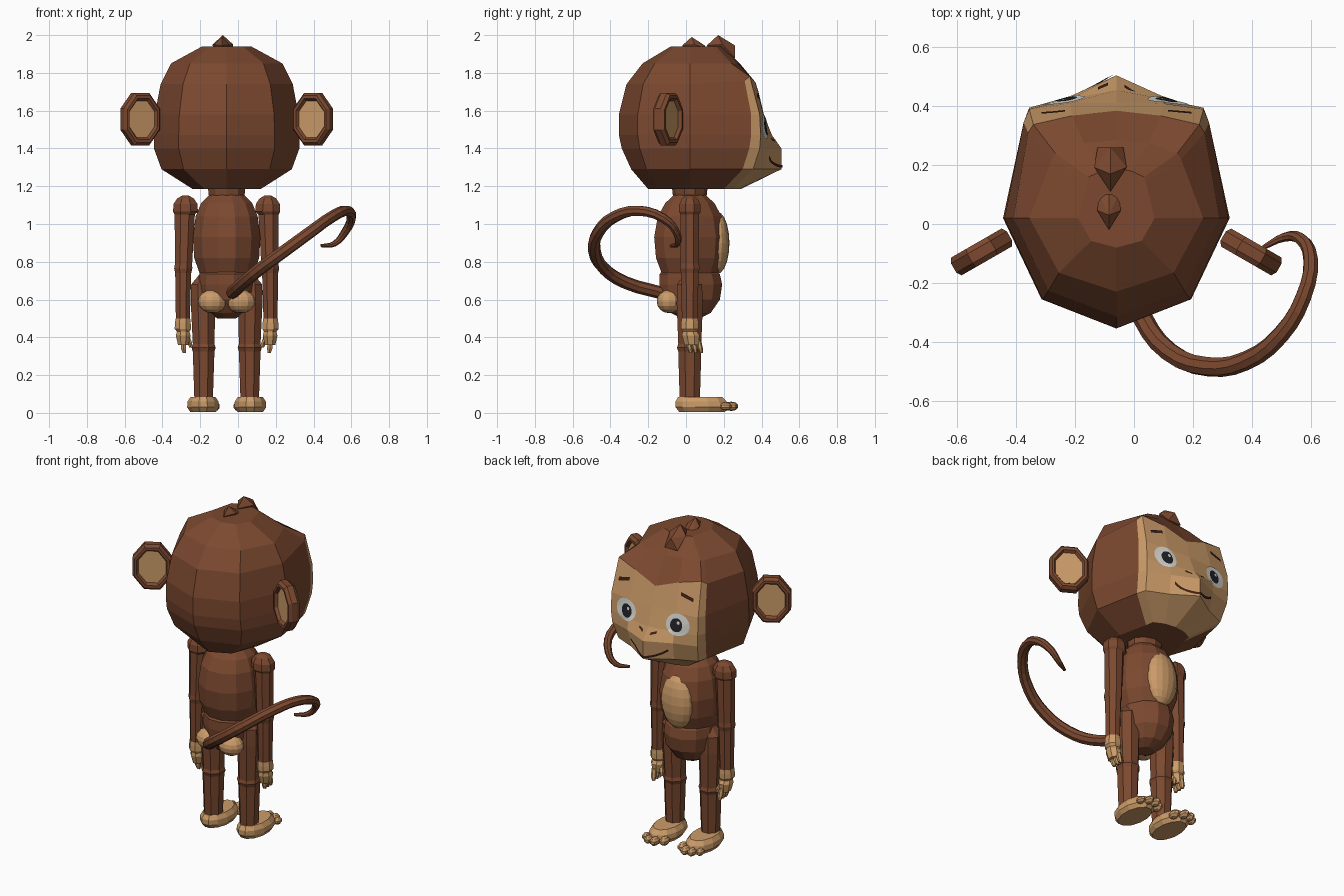
import bpy, bmesh, math
from mathutils import Vector, Matrix
from mathutils.bvhtree import BVHTree

if "Cube" in bpy.data.objects:
    bpy.data.objects.remove(bpy.data.objects["Cube"])

CX = -0.06  # symmetry plane of the body


def mat(name, rgb):
    m = bpy.data.materials.new(name)
    m.diffuse_color = (*rgb, 1)
    m.use_nodes = True
    m.node_tree.nodes["Principled BSDF"].inputs["Base Color"].default_value = m.diffuse_color
    return m


BROWN = mat("brown_fur", (0.2, 0.066, 0.029))
TAN = mat("tan_skin", (0.60, 0.33, 0.14))
DARK = mat("dark_brown", (0.05, 0.014, 0.008))
WHITE = mat("eye_white", (0.72, 0.72, 0.68))
BLACK = mat("pupil_black", (0.016, 0.015, 0.02))


def finish(bm, name, *mats, recalc=True):
    if recalc:
        bmesh.ops.recalc_face_normals(bm, faces=bm.faces)
    me = bpy.data.meshes.new(name)
    bm.to_mesh(me)
    bm.free()
    for m in mats:
        me.materials.append(m)
    ob = bpy.data.objects.new(name, me)
    bpy.context.collection.objects.link(ob)
    return ob


def loft(name, rings, mats, rule=None, caps=True):
    """Skin equal-length point rings; rule(ring, column) gives the material index."""
    bm = bmesh.new()
    vs = [[bm.verts.new(p) for p in r] for r in rings]
    n = len(vs[0])
    for i in range(len(vs) - 1):
        for j in range(n):
            k = (j + 1) % n
            f = bm.faces.new((vs[i][j], vs[i][k], vs[i + 1][k], vs[i + 1][j]))
            f.material_index = rule(i, j) if rule else 0
    if caps:
        for i, r in ((-1, vs[0]), (-2, vs[-1])):
            c = bm.verts.new(sum((v.co for v in r), Vector()) / n)
            for j in range(n):
                bm.faces.new((r[j], r[(j + 1) % n], c)).material_index = rule(i, j) if rule else 0
    return finish(bm, name, *mats)


def column(name, stations, m, n=8):
    """Stations (x, y, z, rx, ry) stacked into a limb; x is measured from the symmetry plane."""
    rings = [[(CX + x + rx * math.cos(a), y + ry * math.sin(a), z)
              for a in (2 * math.pi * (j + .5) / n for j in range(n))]
             for x, y, z, rx, ry in stations]
    return loft(name, rings, [m])


def ball(name, c, r, m, u=10, v=6):
    bm = bmesh.new()
    bmesh.ops.create_uvsphere(bm, u_segments=u, v_segments=v, radius=1)
    bmesh.ops.transform(bm, verts=bm.verts, matrix=Matrix.Translation((CX + c[0], c[1], c[2]))
                        @ Matrix.Diagonal((*r, 1)))
    return finish(bm, name, m)


# Head: z, side width, back y, mask border x and y, cheek y, mid y, front y
HEAD = [(1.185, .18, -.20, .14, .20, .25, .28, .29),
        (1.29, .345, -.29, .29, .30, .355, .41, .505),
        (1.40, .385, -.34, .31, .335, .39, .435, .505),
        (1.47, .385, -.355, .315, .345, .395, .425, .455),
        (1.58, .38, -.355, .315, .345, .39, .41, .412),
        (1.74, .35, -.315, .30, .31, .338, .368, .385),
        (1.85, .295, -.23, .22, .22, .24, .275, .285),
        (1.94, .13, -.08, .10, .14, .16, .18, .19)]
rings = []
for i, (z, w, b, cx, cy, ch, my, f) in enumerate(HEAD):
    half = [(0, b, z), (.66 * w, .72 * b, z), (w, .02, z), (cx, cy, z),
            (.94 * cx, ch, z), (.5 * cx, my, z), (0, f, z)]
    if i == 5:  # heart-shaped top of the face mask
        half = [(x, y, z + d) for (x, y, z), d in zip(half, (0, 0, 0, .02, .04, .01, -.045))]
    full = half + [(-x, y, z) for x, y, z in half[-2:0:-1]]
    rings.append([(CX + x, y, z) for x, y, z in full])
head = loft("head", rings, [BROWN, TAN], lambda i, j: int(0 <= i < 5 and 3 <= j <= 8))

bm = bmesh.new()
bm.from_mesh(head.data)
TREE = BVHTree.FromBMesh(bm)
bm.free()


def decal(name, fn, nu, nv, m, off):
    """Thin painted patch laid on the face; fn(u, v) gives x, z."""
    bm = bmesh.new()
    grid = []
    for i in range(nu + 1):
        row = []
        for j in range(nv + 1):
            x, z = fn(i / nu, j / nv)
            hit = TREE.ray_cast(Vector((CX + x, 2, z)), Vector((0, -1, 0)))[0]
            row.append(bm.verts.new((CX + x, (hit.y if hit else .35) + off, z)))
        grid.append(row)
    for i in range(nu):
        for j in range(nv):
            bm.faces.new((grid[i][j], grid[i + 1][j], grid[i + 1][j + 1], grid[i][j + 1]))
    bmesh.ops.remove_doubles(bm, verts=bm.verts, dist=1e-5)
    bm.normal_update()
    if sum(f.normal.y for f in bm.faces) < 0:
        bmesh.ops.reverse_faces(bm, faces=bm.faces)
    return finish(bm, name, m, recalc=False)


def disc(name, x, z, rx, rz, m, off):
    decal(name, lambda u, v: (x + rx * v * math.cos(2 * math.pi * u),
                              z + rz * v * math.sin(2 * math.pi * u)), 20, 4, m, off)


# Face details
for s, side in ((-1, "left"), (1, "right")):
    disc(side + "_eye_white", s * .178, 1.515, .072, .066, WHITE, .004)
    disc(side + "_pupil", s * .170, 1.512, .037, .041, BLACK, .007)
    disc(side + "_eye_glint", s * .170 - .012, 1.528, .009, .01, WHITE, .009)
    decal(side + "_brow", lambda u, v: (s * (.175 + .08 * u), 1.682 - .022 * u + .02 * v),
          6, 2, DARK, .006)
    decal(side + "_nostril", lambda u, v: (s * (.028 + .035 * u), 1.435 + .012 * u + .013 * v),
          4, 1, DARK, .006)
decal("mouth", lambda u, v: ((2 * u - 1) * .13, 1.305 + .05 * (2 * u - 1) ** 2 + .014 * (v - .5)),
      24, 2, DARK, .006)

# Ears: rimmed octagonal discs with tan hollows on both faces
EAR = [(-.018, .70), (-.035, .78), (-.035, .9), (-.018, 1), (.018, 1), (.035, .9), (.035, .78), (.018, .70)]
for s, side in ((-1, "left"), (1, "right")):
    u, n = Vector((s * .87, -.5, 0)), Vector((s * .5, .87, 0))
    c = Vector((CX + s * .458, -.095, 1.555))
    rings = [[c + n * d + u * (.118 * k * math.cos(a)) + Vector((0, 0, .15 * k * math.sin(a)))
              for a in (math.pi * (j + .5) / 4 for j in range(8))] for d, k in EAR]
    loft(side + "_ear", rings, [BROWN, TAN], lambda i, j: int(i < 0))

# Hair tufts: faceted wedges on the crown
for name, x, y0, y1, w, tip, zb in (("back_tuft", -.025, -.02, .10, .04, (.03, 1.99), 1.93),
                                    ("front_tuft", -.02, .11, .26, .055, (.17, 2.0), 1.88)):
    bm = bmesh.new()
    ym = y0 + .55 * (y1 - y0)
    pts = [(x, y0, 1.945), (x - w, ym, 1.95), (x + w, ym, 1.95), (x - w * .8, y1, zb),
           (x + w * .8, y1, zb), (x, y1, 1.945), (x, tip[0], tip[1]), (x, ym, 1.85)]
    for p in pts:
        bm.verts.new((CX + p[0], p[1], p[2]))
    bmesh.ops.convex_hull(bm, input=bm.verts)
    finish(bm, name, BROWN)

# Body
column("neck", [(0, .02, 1.10, .085, .07), (0, .02, 1.155, .10, .09), (0, .02, 1.20, .105, .095)], BROWN, 10)
column("torso", [(0, .02, .68, .10, .10), (0, .02, .73, .145, .15), (0, .02, .82, .178, .185),
                 (0, .02, .93, .185, .195), (0, .02, 1.04, .17, .175), (0, .02, 1.11, .14, .135),
                 (0, .02, 1.16, .09, .08)], BROWN, 12)
column("pelvis", [(0, .025, .50, .05, .05), (0, .025, .53, .10, .11), (0, .025, .60, .145, .16),
                  (0, .025, .68, .155, .172), (0, .02, .735, .15, .165), (0, .02, .765, .13, .14)], BROWN, 12)
ball("belly_patch", (0, .165, .90), (.105, .065, .165), TAN, 16, 10)

for s, side in ((-1, "left"), (1, "right")):
    ball(side + "_buttock", (s * .075, -.09, .59), (.077, .065, .062), TAN, 12, 8)

    # Arm with domed shoulder and elbow ring
    column(side + "_arm", [(s * .232, .02, .49, .040, .045), (s * .23, .02, .74, .046, .05),
                           (s * .23, .02, .765, .052, .056), (s * .228, .02, .79, .049, .053),
                           (s * .222, .02, 1.05, .058, .052), (s * .218, .02, 1.065, .071, .062),
                           (s * .218, .02, 1.105, .069, .06), (s * .218, .02, 1.135, .048, .044),
                           (s * .218, .02, 1.15, .02, .02)], BROWN)
    # Hand: cuff, palm, fingers and thumb
    column(side + "_hand", [(s * .23, .03, .36, .03, .04), (s * .23, .025, .41, .042, .05),
                            (s * .23, .02, .43, .036, .042), (s * .232, .02, .445, .047, .05),
                            (s * .232, .02, .475, .045, .05), (s * .232, .02, .50, .042, .047)], TAN)
    for k in range(3):
        y = .01 + .028 * k
        column(f"{side}_finger_{k + 1}", [(s * .225, y + .014, .318, .010, .009), (s * .228, y + .01, .34, .016, .014),
                                          (s * .23, y, .385, .015, .014)], TAN, 6)
    column(side + "_thumb", [(s * .19, .05, .345, .009, .009), (s * .195, .045, .37, .014, .014),
                             (s * .21, .03, .41, .014, .014)], TAN, 6)

    # Leg with knee ring
    column(side + "_leg", [(s * .122, .02, .07, .053, .058), (s * .122, .02, .325, .062, .066),
                           (s * .122, .02, .345, .069, .073), (s * .122, .02, .365, .062, .066),
                           (s * .125, .02, .58, .07, .075), (s * .125, .02, .68, .068, .07),
                           (s * .11, .02, .73, .04, .04)], BROWN)
    # Foot and toes
    column(side + "_foot", [(s * .125, .085, .005, .07, .125), (s * .125, .085, .03, .087, .145),
                            (s * .125, .08, .06, .085, .14), (s * .125, .075, .085, .068, .12)], TAN, 12)
    for k, (x, y, r) in enumerate(((.062, .205, .026), (.105, .24, .025), (.148, .238, .023), (.185, .21, .021))):
        ball(f"{side}_toe_{k + 1}", (s * x, y, .035), (r, r * 1.5, r), TAN, 8, 5)

# Tail: tapering tube curled to one side
PATH = [(-.03, -.13, .635), (.03, -.32, .69), (.12, -.435, .765), (.25, -.485, .86), (.38, -.465, .955),
        (.50, -.375, 1.04), (.575, -.25, 1.07), (.60, -.12, 1.03), (.565, -.05, .955), (.51, -.045, .895),
        (.44, -.08, .885)]
cu = bpy.data.curves.new("tail_path", 'CURVE')
cu.dimensions = '3D'
cu.bevel_depth = .034
cu.bevel_resolution = 2
cu.resolution_u = 3
cu.use_fill_caps = True
sp = cu.splines.new('BEZIER')
sp.bezier_points.add(len(PATH) - 1)
for i, (bp, p) in enumerate(zip(sp.bezier_points, PATH)):
    bp.co = p
    bp.handle_left_type = bp.handle_right_type = 'AUTO'
    bp.radius = 1 - .75 * (i / (len(PATH) - 1)) ** 3
guide = bpy.data.objects.new("tail_path", cu)
bpy.context.collection.objects.link(guide)
bpy.context.view_layer.update()
me = bpy.data.meshes.new_from_object(guide.evaluated_get(bpy.context.evaluated_depsgraph_get()))
me.materials.clear()
me.materials.append(BROWN)
for p in me.polygons:
    p.use_smooth = False
bpy.context.collection.objects.link(bpy.data.objects.new("tail", me))
bpy.data.objects.remove(guide)
